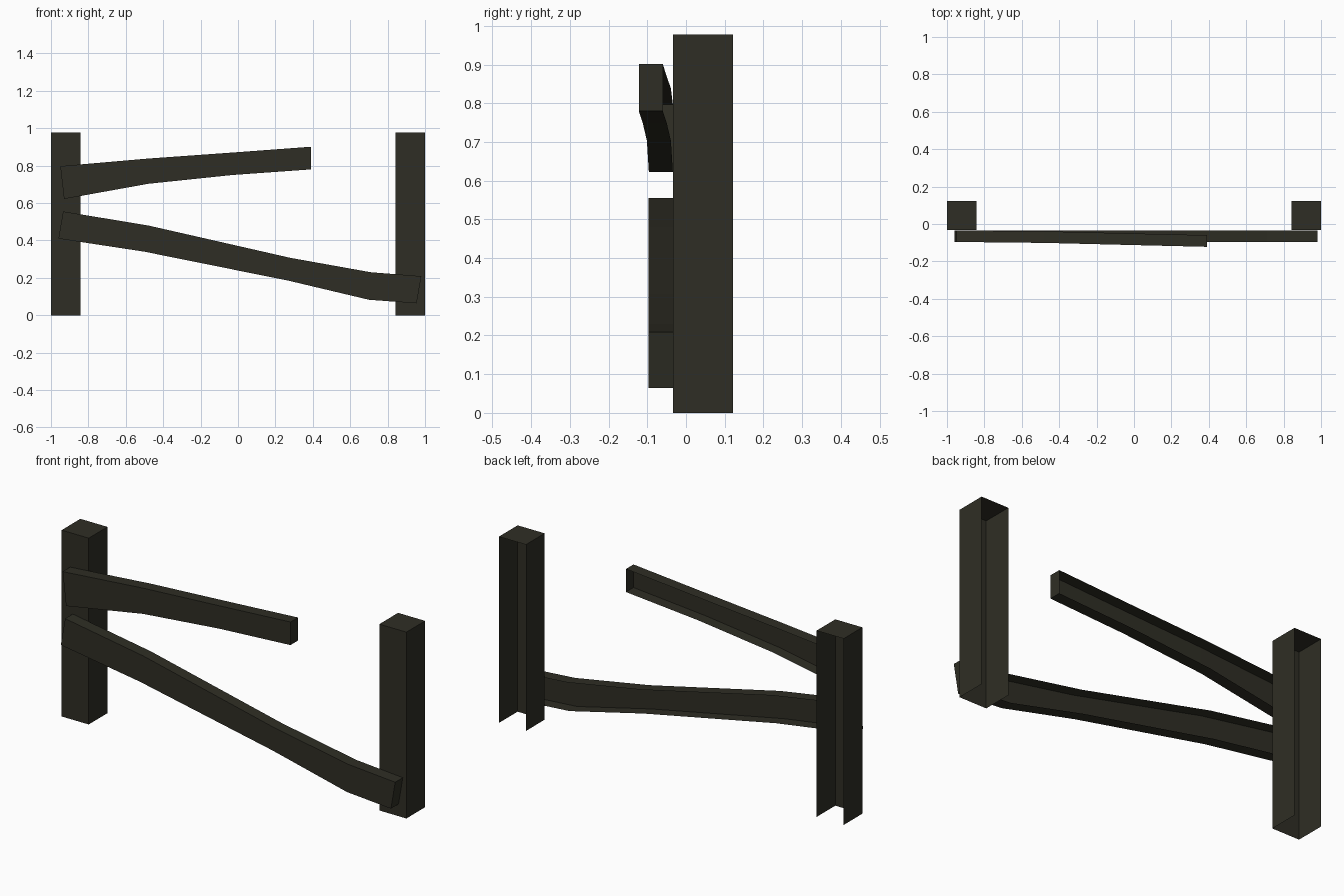
import bpy

if "Cube" in bpy.data.objects:
    bpy.data.objects.remove(bpy.data.objects["Cube"])

wood = bpy.data.materials.new("dark weathered wood")
wood.diffuse_color = (0.028, 0.027, 0.018, 1)
wood.use_nodes = True
wood.node_tree.nodes["Principled BSDF"].inputs["Base Color"].default_value = wood.diffuse_color


def open_back_beam(name, stations, bottom=True):
    """Beam running along x, open at the back.
    Station: (top x, top z), (bottom x, bottom z), front y, back y."""
    verts, faces = [], []
    for (xt, zt), (xb, zb), yf, yb in stations:
        verts += [(xt, yf, zt), (xb, yf, zb), (xt, yb, zt), (xb, yb, zb)]
    for i in range(len(stations) - 1):
        a, b = 4 * i, 4 * i + 4
        faces.append((a + 1, b + 1, b, a))              # front
        faces.append((a, b, b + 2, a + 2))              # top
        if bottom:
            faces.append((a + 3, b + 3, b + 1, a + 1))  # underside
    e = 4 * (len(stations) - 1)
    faces += [(3, 1, 0, 2), (e + 1, e + 3, e + 2, e)]   # end caps
    mesh = bpy.data.meshes.new(name)
    mesh.from_pydata(verts, [], faces)
    mesh.materials.append(wood)
    obj = bpy.data.objects.new(name, mesh)
    bpy.context.collection.objects.link(obj)
    return obj


# Posts, open at the back and underneath
H, W = 0.977, 0.157
for side, x in (("left", -1), ("right", 1 - W)):
    open_back_beam(side + "_post",
                   [((px, H), (px, 0), -0.033, 0.122) for px in (x, x + W)],
                   bottom=False)

# Fallen lower rail
lower = [((-0.935, 0.555), (-0.96, 0.41)), ((-0.48, 0.48), (-0.50, 0.34)),
         ((0.28, 0.307), (0.27, 0.185)), ((0.71, 0.23), (0.70, 0.083)),
         ((0.98, 0.209), (0.955, 0.064))]
open_back_beam("lower_rail", [(t, b, -0.097, -0.034) for t, b in lower])

# Broken upper rail, swinging forward at its free end
upper = [((-0.95, 0.797), (-0.93, 0.622), 0), ((-0.48, 0.838), (-0.48, 0.703), 0.005),
         ((-0.03, 0.87), (-0.03, 0.75), 0.016), ((0.39, 0.901), (0.39, 0.78), 0.026)]
open_back_beam("upper_rail",
               [(t, b, -0.096 - s, -0.034 - s) for t, b, s in upper])
